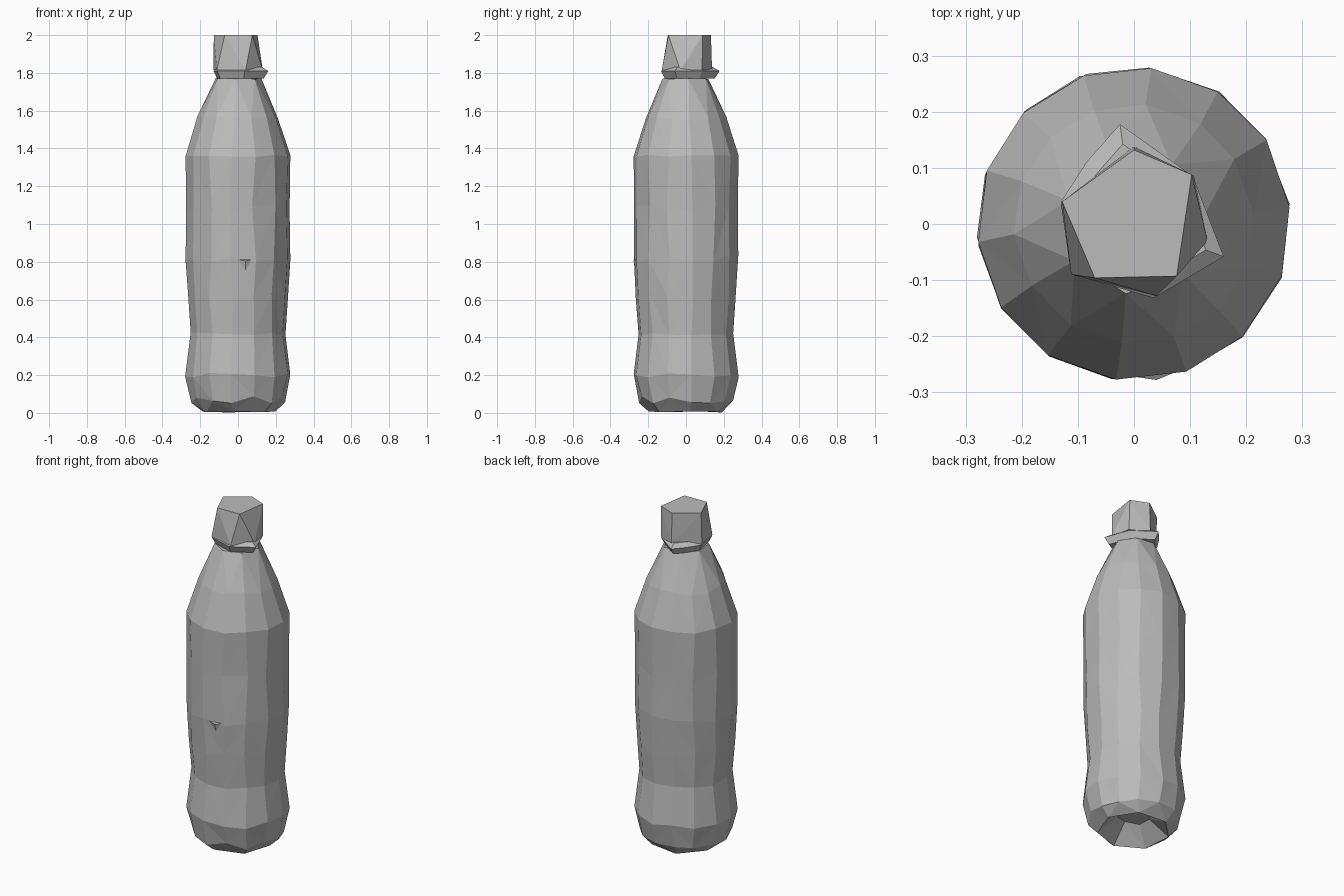
import bpy, bmesh, random
from math import cos, sin, radians
from mathutils import Vector

random.seed(4)
if "Cube" in bpy.data.objects:
    bpy.data.objects.remove(bpy.data.objects["Cube"], do_unlink=True)

grey = bpy.data.materials.new("plain grey")
grey.use_nodes = True
grey.diffuse_color = (0.5, 0.5, 0.5, 1)
grey.node_tree.nodes["Principled BSDF"].inputs["Base Color"].default_value = (0.5, 0.5, 0.5, 1)


def finish(name, bm):
    bmesh.ops.recalc_face_normals(bm, faces=bm.faces)
    mesh = bpy.data.meshes.new(name)
    bm.to_mesh(mesh)
    bm.free()
    mesh.materials.append(grey)
    obj = bpy.data.objects.new(name, mesh)
    bpy.context.collection.objects.link(obj)
    return obj


def ring(bm, count, radius, z, wobble):
    """Slightly uneven ring of vertices."""
    verts = []
    for i in range(count):
        a = radians(6 + 360 * i / count + random.uniform(-120, 120) * wobble)
        r = radius - random.uniform(0, 0.25) * wobble
        verts.append(bm.verts.new((r * cos(a), r * sin(a), z + random.uniform(-1, 1) * wobble)))
    return verts


def bridge(bm, a, b):
    """Join two rings; one may have half as many vertices as the other."""
    if len(a) < len(b):
        a, b = b, a
    n, m = len(a), len(b)
    for i in range(n):
        j = (i + 1) % n
        if n == m:
            # Alternate the diagonals for the faceted look
            if i % 2:
                tris = [(a[i], a[j], b[j]), (a[i], b[j], b[i])]
            else:
                tris = [(a[i], a[j], b[i]), (a[j], b[j], b[i])]
        elif i % 2 == 0:
            tris = [(a[i], a[j], b[i // 2])]
        else:
            k = (i // 2 + 1) % m
            tris = [(a[i], a[j], b[k]), (a[i], b[k], b[i // 2])]
        for t in tris:
            bm.faces.new(t)


def hull(name, points):
    bm = bmesh.new()
    for p in points:
        bm.verts.new(p)
    out = bmesh.ops.convex_hull(bm, input=bm.verts)
    bmesh.ops.delete(bm, geom=list({g for g in out["geom_interior"] if isinstance(g, bmesh.types.BMVert)}),
                     context='VERTS')
    return finish(name, bm)


# Bottle body: hollow base, foot, waist, label zone, shoulder, neck
profile = [  # sides, radius, height, unevenness
    (7, 0.09, 0.10, 0.01), (7, 0.20, 0.005, 0.004), (14, 0.253, 0.07, 0.02),
    (14, 0.281, 0.20, 0.012), (14, 0.254, 0.42, 0.008), (14, 0.270, 0.62, 0.02),
    (14, 0.281, 0.82, 0.02), (14, 0.279, 1.08, 0.025), (14, 0.280, 1.36, 0.006),
    (14, 0.215, 1.56, 0.012), (7, 0.125, 1.77, 0.002),
]
bm = bmesh.new()
rings = [ring(bm, *row) for row in profile]
for low, high in zip(rings, rings[1:]):
    bridge(bm, low, high)
bm.faces.new(rings[0])
bm.faces.new(rings[-1])
finish("bottle_body", bm)

# Crease across the front of the label zone
hull("label_crease", [(-0.04, -0.266, 0.815), (0.12, -0.245, 0.825), (0.04, -0.278, 0.805),
                      (0.04, -0.255, 0.72), (0.04, -0.24, 0.82)])

# Uneven collar under the cap
collar = [(-0.025, 0.178), (0.105, 0.085), (0.16, -0.058), (0.035, -0.132),
          (-0.11, -0.09), (-0.13, 0.04), (-0.085, 0.11)]
hull("neck_collar", [(x, y, 1.81) for x, y in collar]
     + [tuple(Vector((x, y, 0)) * 0.85 + Vector((0, 0, 1.77))) for x, y in collar]
     + [tuple(Vector((x, y, 0)) * 0.8 + Vector((0, 0, 1.83))) for x, y in collar])

# Five-sided cap, wider at the foot
cap_top = [(0, 0.132), (0.103, 0.088), (0.076, -0.093), (-0.07, -0.096), (-0.128, 0.04)]
cap_foot = [(0, 0.138), (0.107, 0.085), (0.131, -0.03), (0.04, -0.128), (-0.112, -0.09), (-0.13, 0.035)]
hull("cap", [(x, y, 2.0) for x, y in cap_top] + [(x, y, 1.815) for x, y in cap_foot])
